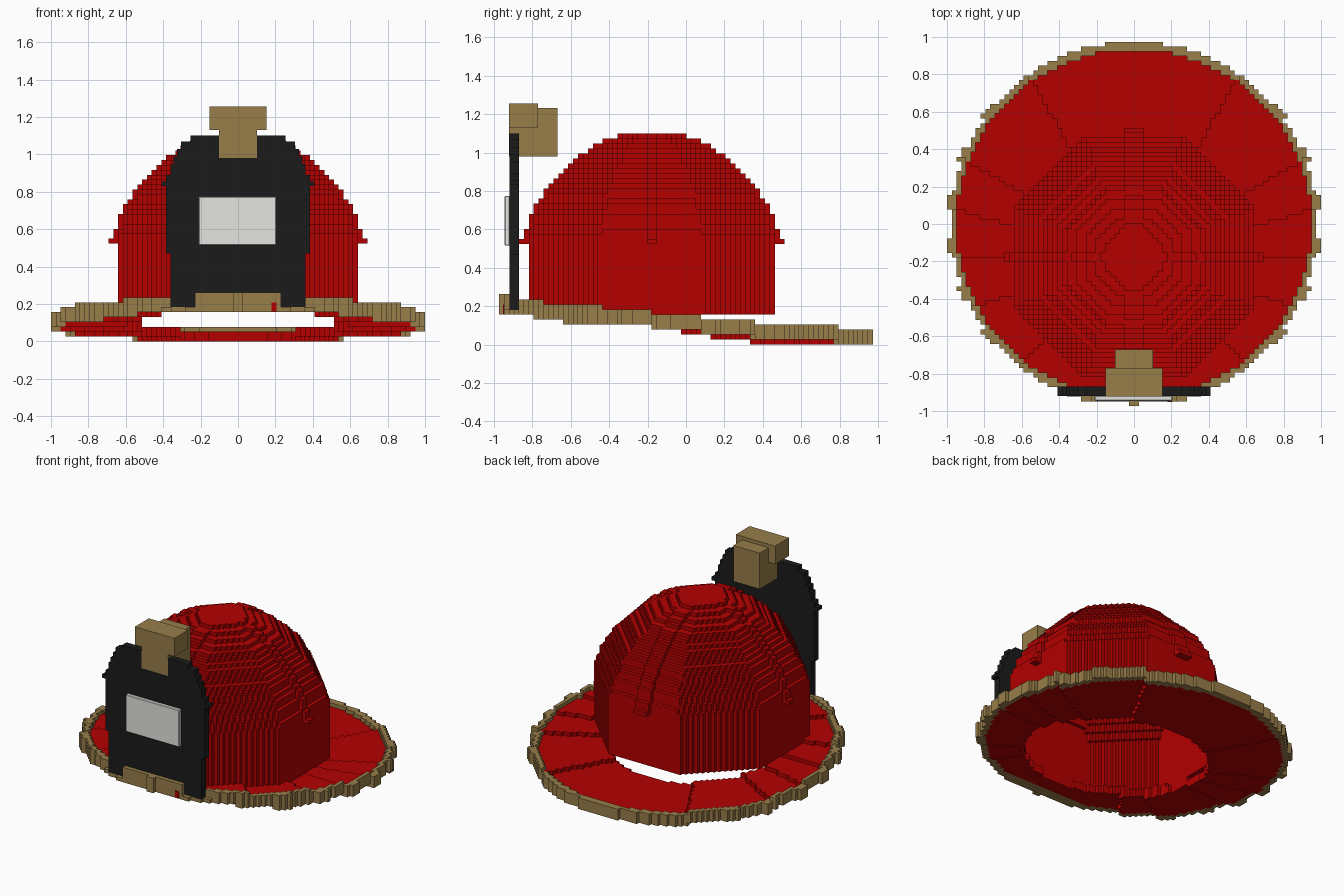
import bpy, bmesh, math

if "Cube" in bpy.data.objects:
    bpy.data.objects.remove(bpy.data.objects["Cube"])

H = 1 / 39      # horizontal cell size
V = 0.0262      # layer height


def material(name, rgb):
    m = bpy.data.materials.new(name)
    m.diffuse_color = (*rgb, 1)
    m.use_nodes = True
    m.node_tree.nodes["Principled BSDF"].inputs["Base Color"].default_value = m.diffuse_color
    return m


RED = material("red", (0.456, 0.0, 0.0))
TAN = material("tan", (0.315, 0.209, 0.069))
BLACK = material("black", (0.0105, 0.0105, 0.0105))
WHITE = material("pale_grey", (0.78, 0.78, 0.745))


def make_object(name, bm, mat):
    me = bpy.data.meshes.new(name)
    bm.to_mesh(me)
    bm.free()
    me.materials.append(mat)
    ob = bpy.data.objects.new(name, me)
    bpy.context.collection.objects.link(ob)
    return ob


def block(name, mat, x0, x1, y0, y1, z0, z1):
    bm = bmesh.new()
    bmesh.ops.create_cube(bm, size=1)
    for v in bm.verts:
        v.co = ((x0 + x1) / 2 + v.co.x * (x1 - x0),
                (y0 + y1) / 2 + v.co.y * (y1 - y0),
                (z0 + z1) / 2 + v.co.z * (z1 - z0))
    return make_object(name, bm, mat)


def cells_to_object(name, mat, cells, solid, y_off=0):
    """Skin a set of grid cells, skipping faces hidden by other cells."""
    bm = bmesh.new()
    verts = {}

    def vert(p):
        if p not in verts:
            verts[p] = bm.verts.new((p[0] * H, p[1] * H + y_off, p[2] * V))
        return verts[p]

    for c in sorted(cells):
        for axis in range(3):
            for side in (0, 1):
                n = list(c)
                n[axis] += 2 * side - 1
                if tuple(n) in solid:
                    continue
                a, b = (axis + 1) % 3, (axis + 2) % 3
                ring = []
                for da, db in ((0, 0), (1, 0), (1, 1), (0, 1)):
                    p = list(c)
                    p[axis] += side
                    p[a] += da
                    p[b] += db
                    ring.append(vert(tuple(p)))
                bm.faces.new(ring if side else ring[::-1])
    return make_object(name, bm, mat)


def octagon(x, y):
    return max(abs(x), abs(y), (abs(x) + abs(y)) / math.sqrt(2))


# Dome: stepped octagonal shell
PROFILE = [(0.0, 0.645), (0.54, 0.645), (0.6, 0.63), (0.7, 0.59), (0.8, 0.53),
           (0.9, 0.445), (1.0, 0.33), (1.05, 0.24), (1.11, 0.10)]


def radius(k):
    z = (k + 0.5) * V
    for (z0, r0), (z1, r1) in zip(PROFILE, PROFILE[1:]):
        if z <= z1:
            return r0 + (r1 - r0) * (z - z0) / (z1 - z0)
    return 0


CY = -0.178
dome = set()
for k in range(6, 42):
    r = radius(k)
    cavity = min(r - 0.045, radius(k + 2)) if k < 39 else -1
    for i in range(-30, 30):
        for j in range(-30, 30):
            x, y = (i + 0.5) * H, (j + 0.5) * H
            m = octagon(x, y)
            # four raised ribs running down from the crown
            rib = k >= 20 and (abs(x) < 0.05 or abs(y) < 0.03)
            grow = (0.055 if k == 20 else 0.03) if rib else 0
            if cavity <= m < r + grow:
                dome.add((i, j, k))
cells_to_object("dome", RED, dome, dome, CY)

# Brim: sectors that climb one layer at a time from back to front
UNDER = (30, 60, 75, 90, 122, 138)
OVER = (30, 60, 75, 90, 107, 133)
brim, rim = set(), set()
for i in range(-39, 39):
    for j in range(-39, 39):
        x, y = (i + 0.5) * H, (j + 0.5) * H
        if abs(y) > 0.97 or math.hypot(x, y - CY) < 0.595:
            continue
        d = math.hypot(x, y)
        angle = math.degrees(math.atan2(abs(x), y - CY))
        low = sum(angle > s for s in UNDER)
        high = sum(angle > s for s in OVER)
        at_shield = y < -0.87 and abs(x) < 0.42
        if math.hypot(x / 0.95, y / 0.93) < 1 and not at_shield:
            brim.update((i, j, n) for n in range(low, high + 2))
            continue
        tooth = abs(y) < 0.66 and math.cos(24 * math.atan2(y, x)) < -0.3
        if d < (1.0 if tooth else 0.975):
            if y < -0.945 and abs(x) > 0.03:
                continue
            if at_shield:           # low lip under the shield, taller in the middle
                high = low + (1 if abs(x) < 0.22 else -2)
            rim.update((i, j, n) for n in range(low, high + 3))
cells_to_object("brim", RED, brim, brim | rim)
cells_to_object("brim_edge", TAN, rim, brim | rim)
block("brim_chip", RED, 0.18, 0.206, -0.953, -0.925, 0.16, 0.208)

# Front shield: stepped outline, extruded
STEPS = [(0.18, 0.36), (0.47, 0.385), (0.83, 0.41), (0.855, 0.385), (0.89, 0.36),
         (0.95, 0.345), (0.99, 0.325), (1.03, 0.305), (1.07, 0.255), (1.10, 0)]
right = []
for (z0, w), (z1, _) in zip(STEPS, STEPS[1:]):
    right += [(w, z0), (w, z1)]
outline = right + [(-w, z) for w, z in reversed(right)]
bm = bmesh.new()
front = bm.faces.new([bm.verts.new((x, -0.92, z)) for x, z in outline])
geom = bmesh.ops.extrude_face_region(bm, geom=[front])["geom"]
for g in geom:
    if isinstance(g, bmesh.types.BMVert):
        g.co.y = -0.87
bmesh.ops.recalc_face_normals(bm, faces=bm.faces)
make_object("front_shield", bm, BLACK)

# Shield panel with a fine chamfer
panel = block("shield_panel", WHITE, -0.21, 0.205, -0.945, -0.918, 0.515, 0.775)
bev = panel.modifiers.new("chamfer", 'BEVEL')
bev.width = 0.004
bev.segments = 1

# Crest ornament holding the top of the shield
block("crest_top", TAN, -0.153, 0.153, -0.923, -0.77, 1.13, 1.257)
block("crest_stem", TAN, -0.102, 0.102, -0.923, -0.77, 0.98, 1.13)
block("crest_back", TAN, -0.102, 0.102, -0.77, -0.67, 0.98, 1.232)
